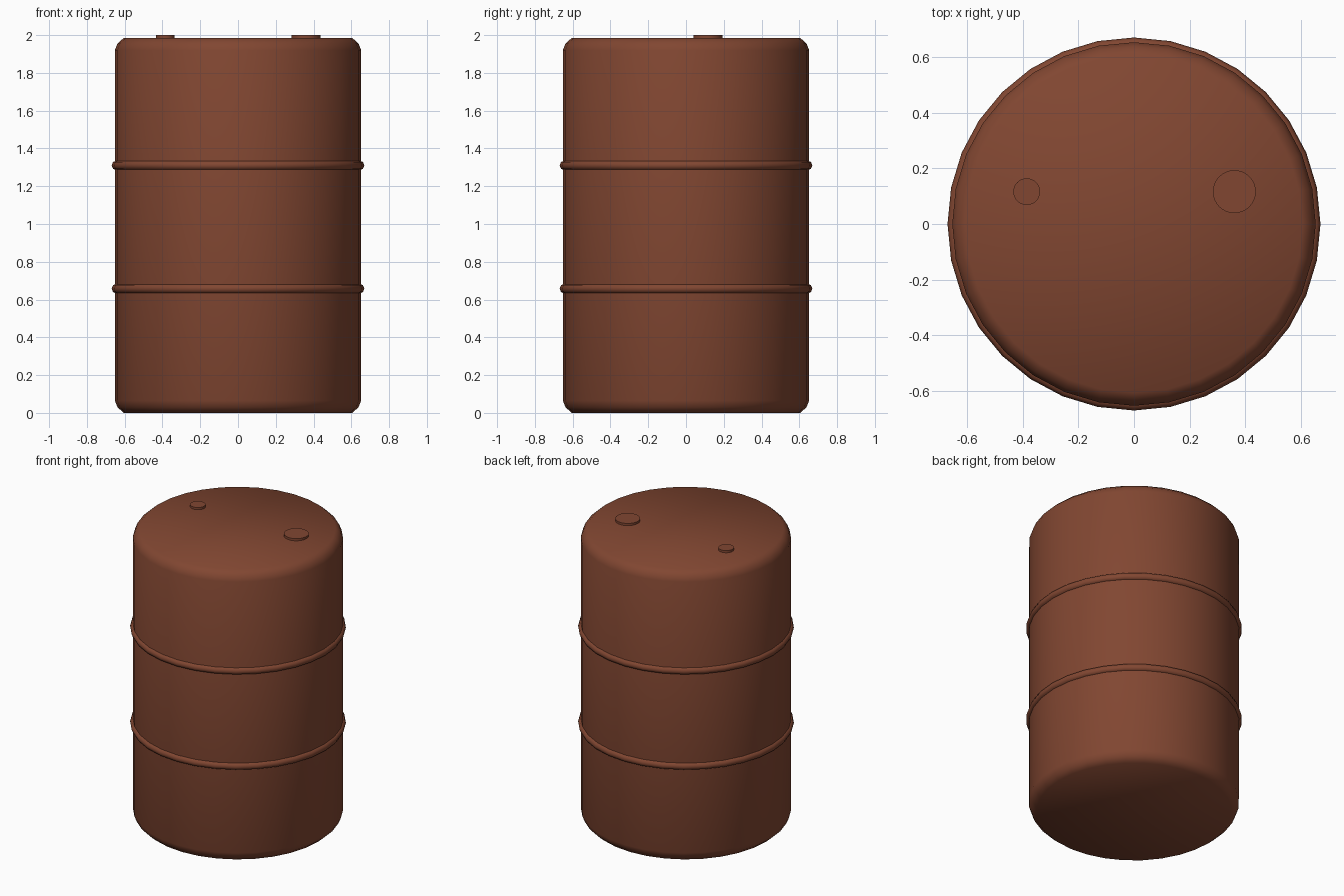
import bpy
from math import cos, sin, tau

if "Cube" in bpy.data.objects:
    bpy.data.objects.remove(bpy.data.objects["Cube"], do_unlink=True)

SIDES = 32

# Single rust-brown paint
paint = bpy.data.materials.new("rust_brown")
paint.use_nodes = True
colour = (0.22, 0.062, 0.031, 1)
paint.diffuse_color = colour
paint.node_tree.nodes["Principled BSDF"].inputs["Base Color"].default_value = colour


def finish(obj, name):
    obj.name = name
    obj.data.materials.append(paint)
    return obj


def lathe(name, profile):
    """Revolve (radius, z) points, bottom to top, into a capped solid."""
    verts = [(r * cos(tau * i / SIDES), r * sin(tau * i / SIDES), z)
             for r, z in profile for i in range(SIDES)]
    faces = [(k * SIDES + i, k * SIDES + (i + 1) % SIDES,
              (k + 1) * SIDES + (i + 1) % SIDES, (k + 1) * SIDES + i)
             for k in range(len(profile) - 1) for i in range(SIDES)]
    last = (len(profile) - 1) * SIDES
    faces += [tuple(reversed(range(SIDES))), tuple(range(last, last + SIDES))]
    mesh = bpy.data.meshes.new(name)
    mesh.from_pydata(verts, [], faces)
    mesh.shade_smooth()
    obj = bpy.data.objects.new(name, mesh)
    bpy.context.collection.objects.link(obj)
    return finish(obj, name)


# Drum body with softened rims
HEIGHT = 1.985
rim = [(0.605, 0), (0.638, 0.03), (0.652, 0.065)]
lathe("drum_body", rim + [(r, HEIGHT - z) for r, z in reversed(rim)])

# Rolling hoops around the body
for name, z in (("lower_hoop", 0.658), ("upper_hoop", 1.31)):
    bpy.ops.mesh.primitive_torus_add(
        major_segments=SIDES, minor_segments=8, location=(0, 0, z),
        major_radius=0.643, minor_radius=0.026)
    bpy.ops.object.shade_smooth()
    finish(bpy.context.object, name)

# Bung caps on the lid
for name, x, radius in (("large_bung", 0.36, 0.077), ("small_bung", -0.385, 0.048)):
    bpy.ops.mesh.primitive_cylinder_add(
        vertices=SIDES, radius=radius, depth=0.04, location=(x, 0.116, 1.98))
    bpy.ops.object.shade_smooth_by_angle()
    finish(bpy.context.object, name)
